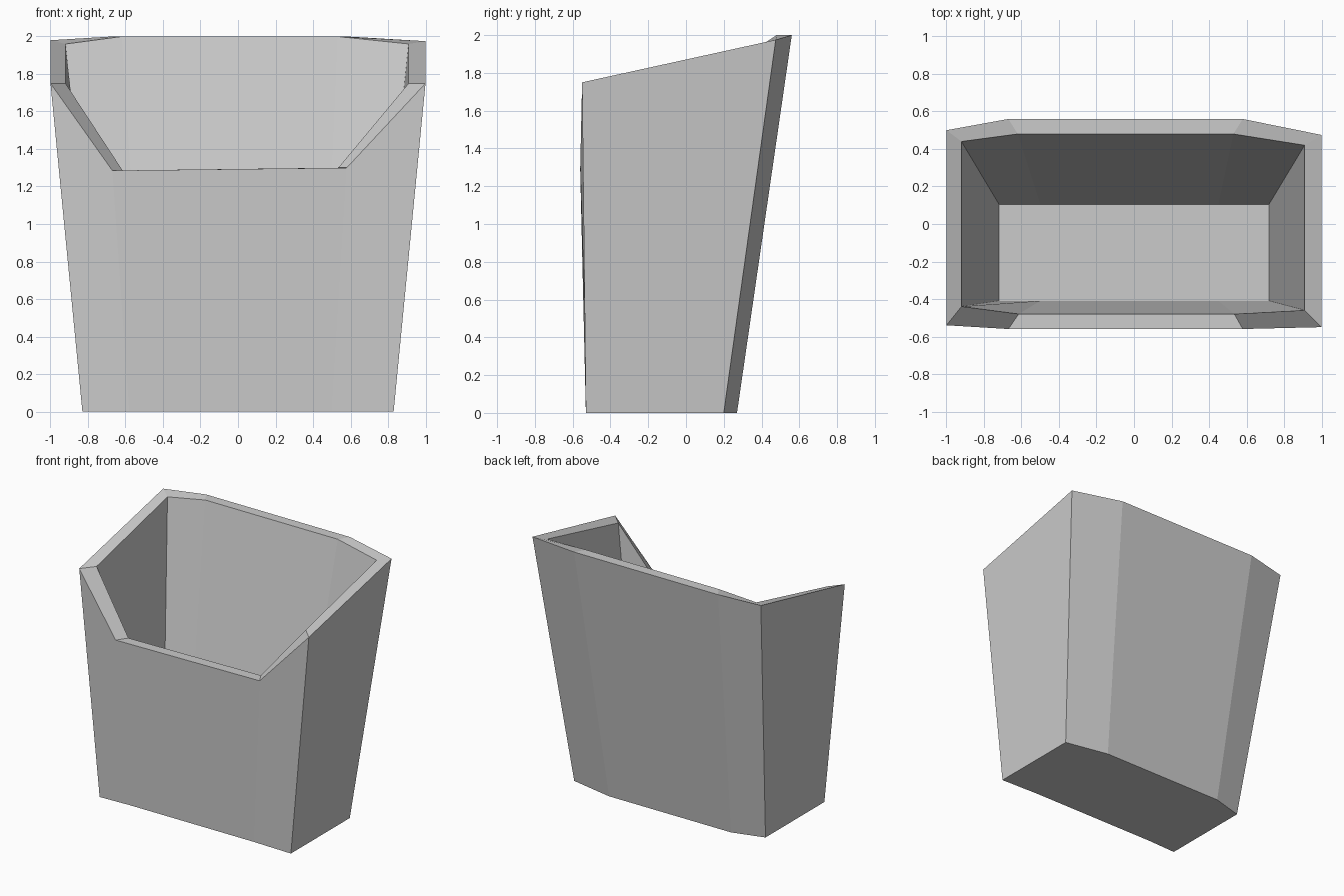
import bpy
import bmesh

cube = bpy.data.objects.get("Cube")
if cube:
    bpy.data.objects.remove(cube, do_unlink=True)

# One plain colour
grey = bpy.data.materials.new("light_grey")
grey.use_nodes = True
colour = (0.6, 0.6, 0.6, 1)
grey.diffuse_color = colour
grey.node_tree.nodes["Principled BSDF"].inputs["Base Color"].default_value = colour

# Cross-sections, from the front right corner round the front, then the back
outer_base = [(-.83, -.53, 0), (-.58, -.52, 0), (.5, -.52, 0), (.83, -.53, 0),
              (.83, .2, 0), (.48, .27, 0), (-.58, .27, 0), (-.83, .2, 0)]
outer_rim = [(-1, -.54, 1.75), (-.67, -.56, 1.285), (.58, -.56, 1.3), (1, -.55, 1.75),
             (1, .475, 1.975), (.58, .56, 2), (-.67, .56, 2), (-1, .5, 1.98)]
inner_rim = [(-.92, -.44, 1.75), (-.615, -.48, 1.285), (.535, -.48, 1.3), (.91, -.46, 1.75),
             (.91, .42, 1.96), (.53, .48, 2), (-.62, .48, 2), (-.92, .44, 1.96)]
floor = 0.14
inner_base = [(-.72, -.41, floor), (-.5, -.41, floor), (.45, -.41, floor), (.72, -.41, floor),
              (.72, .105, floor), (.45, .105, floor), (-.5, .105, floor), (-.72, .105, floor)]

# Bridge the sections into walls and a rim, then cap the base and inner floor
bm = bmesh.new()
rings = [[bm.verts.new(p) for p in ring]
         for ring in (outer_base, outer_rim, inner_rim, inner_base)]
for low, high in zip(rings, rings[1:]):
    for i in range(len(low)):
        j = (i + 1) % len(low)
        bm.faces.new((low[i], low[j], high[j], high[i]))
bm.faces.new(reversed(rings[0]))
bm.faces.new(rings[-1])
bmesh.ops.recalc_face_normals(bm, faces=bm.faces)

mesh = bpy.data.meshes.new("tapered_bin")
bm.to_mesh(mesh)
bm.free()
mesh.materials.append(grey)
bin_object = bpy.data.objects.new("tapered_bin", mesh)
bpy.context.collection.objects.link(bin_object)

# Soft facets within each wall, crisp corners and rim
bpy.ops.object.select_all(action="DESELECT")
bin_object.select_set(True)
bpy.context.view_layer.objects.active = bin_object
bpy.ops.object.shade_flat()
